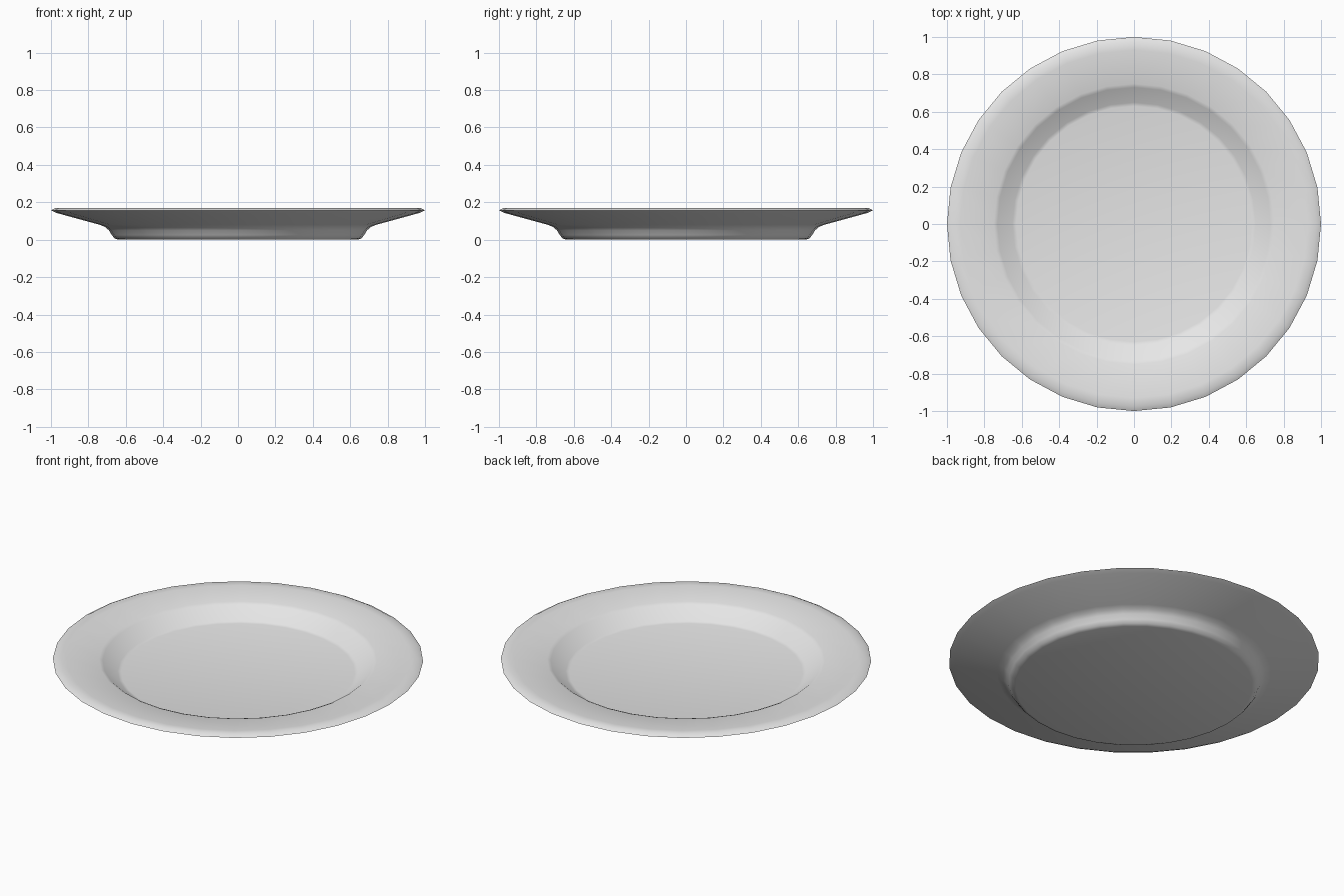
import bpy
import bmesh
import math

SEGMENTS = 32

# Remove the default cube
cube = bpy.data.objects.get("Cube")
if cube:
    bpy.data.objects.remove(cube, do_unlink=True)

# Glazed ceramic colour
ceramic = bpy.data.materials.new("white_ceramic")
ceramic.use_nodes = True
colour = (0.8, 0.8, 0.8, 1.0)
ceramic.diffuse_color = colour
ceramic.node_tree.nodes["Principled BSDF"].inputs["Base Color"].default_value = colour

# Cross-section (radius, height): base, well wall, rim underside, lip, rim top, floor
profile = [
    (0.0, 0.0), (0.64, 0.0), (0.66, 0.007), (0.675, 0.025), (0.69, 0.05),
    (0.71, 0.068), (0.74, 0.08), (0.97, 0.143), (1.0, 0.157),
    (0.975, 0.17), (0.93, 0.168), (0.75, 0.155), (0.73, 0.147),
    (0.65, 0.084), (0.63, 0.08), (0.0, 0.08),
]

# Turn the cross-section around the upright axis
bm = bmesh.new()
verts = [bm.verts.new((r, 0, z)) for r, z in profile]
edges = [bm.edges.new(pair) for pair in zip(verts, verts[1:])]
bmesh.ops.spin(bm, geom=verts + edges, cent=(0, 0, 0), axis=(0, 0, 1),
               angle=math.tau, steps=SEGMENTS, use_merge=False)
bmesh.ops.remove_doubles(bm, verts=bm.verts, dist=0.0005)
bmesh.ops.recalc_face_normals(bm, faces=bm.faces)

mesh = bpy.data.meshes.new("plate")
bm.to_mesh(mesh)
bm.free()
mesh.materials.append(ceramic)
plate = bpy.data.objects.new("plate", mesh)
bpy.context.collection.objects.link(plate)

# Smooth glaze with a crisp lip
bpy.ops.object.select_all(action="DESELECT")
plate.select_set(True)
bpy.context.view_layer.objects.active = plate
bpy.ops.object.shade_smooth_by_angle(angle=math.radians(60))
